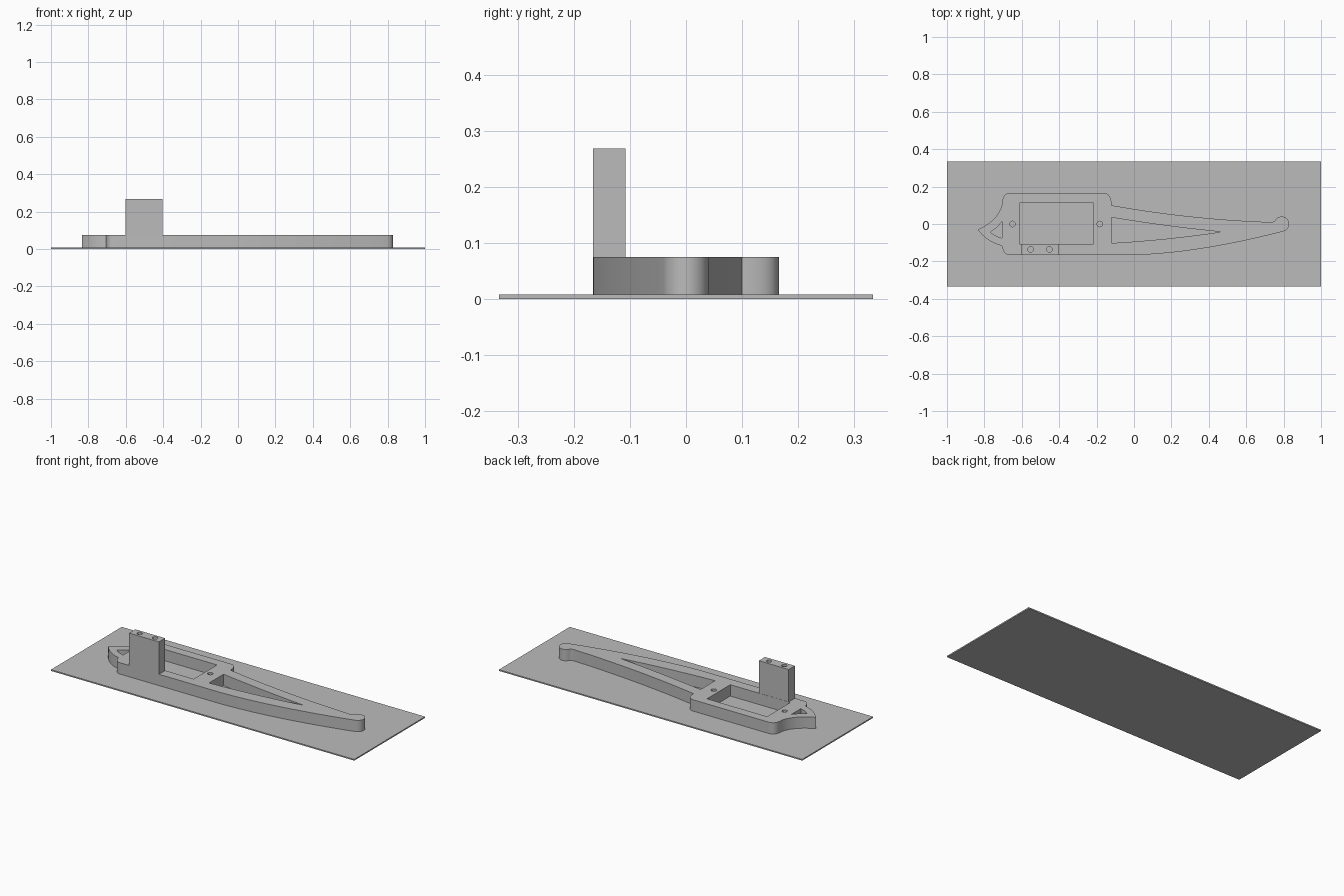
import bpy, math
from mathutils import Vector

cube = bpy.data.objects.get("Cube")
if cube:
    bpy.data.objects.remove(cube, do_unlink=True)

grey = bpy.data.materials.new("plain grey")
grey.use_nodes = True
grey.diffuse_color = (0.5, 0.5, 0.5, 1)
grey.node_tree.nodes["Principled BSDF"].inputs["Base Color"].default_value = grey.diffuse_color

BASE, DECK, POST = 0.0075, 0.075, 0.268


def bend(a, control, b, steps=16):
    """Quadratic curve from a to b, without its last point."""
    a, c, b = Vector(a), Vector(control), Vector(b)
    return [a * (1 - t) ** 2 + c * 2 * t * (1 - t) + b * t * t
            for t in (i / steps for i in range(steps))]


def arc(x, y, r, start, end, steps=24):
    angles = [math.radians(start + (end - start) * i / steps) for i in range(steps)]
    return [(x + r * math.cos(a), y + r * math.sin(a)) for a in angles]


def hole(x, y):
    return arc(x, y, 0.015, 0, 360)


def box(x0, x1, y0, y1):
    return [(x0, y0), (x1, y0), (x1, y1), (x0, y1)]


def plate(name, loops, z0, z1):
    """Extrude an outline with inner openings between two heights."""
    curve = bpy.data.curves.new(name, 'CURVE')
    curve.dimensions = '2D'
    curve.fill_mode = 'BOTH'
    curve.extrude = (z1 - z0) / 2
    for loop in loops:
        spline = curve.splines.new('POLY')
        spline.points.add(len(loop) - 1)
        for point, p in zip(spline.points, loop):
            point.co = (p[0], p[1], 0, 1)
        spline.use_cyclic_u = True
    curve.materials.append(grey)
    obj = bpy.data.objects.new(name, curve)
    obj.location.z = (z0 + z1) / 2
    bpy.context.collection.objects.link(obj)
    bpy.ops.object.select_all(action='DESELECT')
    obj.select_set(True)
    bpy.context.view_layer.objects.active = obj
    bpy.ops.object.convert(target='MESH')
    bpy.ops.object.shade_smooth_by_angle(angle=math.radians(30))


# Thin ground sheet
plate("base_sheet", [box(-1, 1, -0.3335, 0.3335)], 0, BASE)

# Tapered body: pointed nose, rounded shoulders, long tail with a round tip
outline = (
    bend((-0.835, -0.03), (-0.725, 0.02), (-0.705, 0.107))
    + bend((-0.705, 0.107), (-0.705, 0.166), (-0.66, 0.166))
    + bend((-0.66, 0.166), (-0.65, 0.166), (-0.165, 0.166), 1)
    + bend((-0.165, 0.166), (-0.12, 0.166), (-0.12, 0.1))
    + bend((-0.12, 0.1), (0.3, 0.025), (0.73, 0.01))
    + bend((0.73, 0.01), (0.75, 0.01), (0.754, 0.02), 6)
    + arc(0.79, 0, 0.04, 150, -75)
    + bend((0.8, -0.039), (0.35, -0.156), (0, -0.166), 24)
    + bend((0, -0.166), (-0.3, -0.166), (-0.66, -0.166), 1)
    + bend((-0.66, -0.166), (-0.7, -0.166), (-0.705, -0.117))
    + bend((-0.705, -0.117), (-0.785, -0.098), (-0.835, -0.03))
)

# Openings in the body
window = box(-0.613, -0.217, -0.107, 0.112)
tail_slot = (bend((-0.12, 0.035), (0.18, -0.015), (0.465, -0.042))
             + bend((0.465, -0.042), (0.18, -0.085), (-0.12, -0.102))
             + [(-0.12, -0.102)])
nose_slot = (bend((-0.768, -0.043), (-0.728, -0.02), (-0.705, 0.016), 8)
             + [(-0.705, 0.016), (-0.705, -0.075)]
             + bend((-0.705, -0.075), (-0.743, -0.066), (-0.768, -0.043), 8)[1:])
post_holes = [hole(x, -0.136) for x in (-0.553, -0.452)]
deck_holes = [hole(x, 0) for x in (-0.65, -0.183)]
plate("body", [outline, window, tail_slot, nose_slot] + deck_holes + post_holes, BASE, DECK)

# Upright post with two bores
plate("post", [box(-0.602, -0.405, -0.166, -0.108)] + post_holes, DECK, POST)
